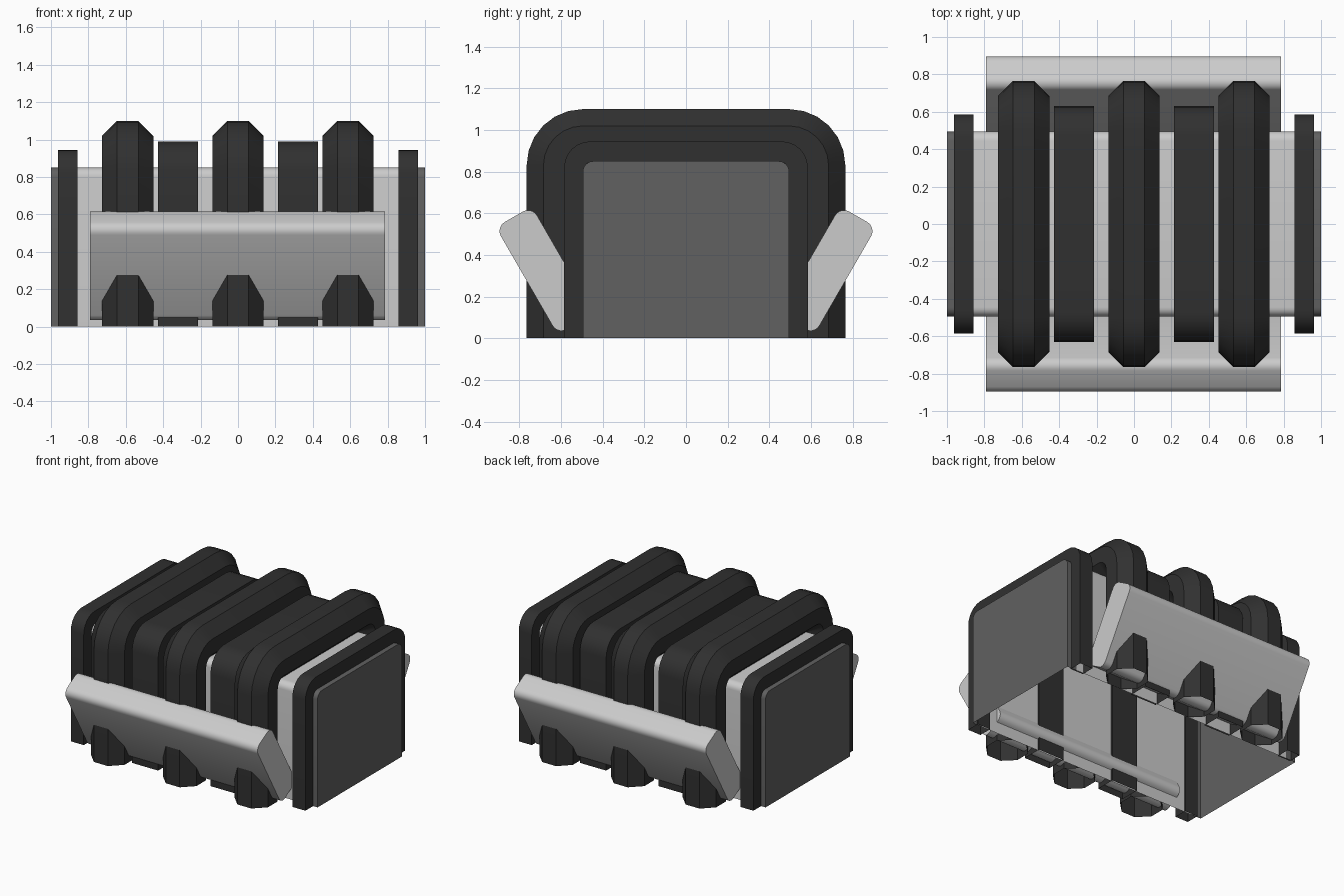
import bpy, bmesh, math

if "Cube" in bpy.data.objects:
    bpy.data.objects.remove(bpy.data.objects["Cube"])


def material(name, v):
    m = bpy.data.materials.new(name)
    m.diffuse_color = (v, v, v, 1)
    m.use_nodes = True
    m.node_tree.nodes["Principled BSDF"].inputs["Base Color"].default_value = m.diffuse_color
    return m


LIGHT = material("light_grey", 0.60)
GREY = material("mid_grey", 0.12)
DARK = material("charcoal", 0.030)


def finish(name, bm, mat):
    me = bpy.data.meshes.new(name)
    bm.to_mesh(me)
    bm.free()
    me.materials.append(mat)
    ob = bpy.data.objects.new(name, me)
    bpy.context.collection.objects.link(ob)
    bpy.ops.object.select_all(action='DESELECT')
    ob.select_set(True)
    bpy.context.view_layer.objects.active = ob
    bpy.ops.object.shade_smooth_by_angle(angle=math.radians(30))
    return ob


def arch_points(cy, cz, d, seg=6):
    """Upside-down U, offset d from the corner centres (+-cy, cz)."""
    pts = [(-cy - d, 0.0)]
    for side, start in ((-1, math.pi), (1, math.pi / 2)):
        for i in range(seg + 1):
            a = start - i * math.pi / 2 / seg
            pts.append((side * cy + d * math.cos(a), cz + d * math.sin(a)))
    pts.append((cy + d, 0.0))
    return pts


def arch(name, cy, cz, section, mat, closed=True, cap=None):
    """Sweep a section of (offset, x) points along the arch, open at the floor."""
    bm = bmesh.new()
    rows = [[bm.verts.new((x, y, z)) for y, z in arch_points(cy, cz, d)]
            for d, x in section]
    n = len(rows)
    for j in range(n if closed else n - 1):
        a, b = rows[j], rows[(j + 1) % n]
        for i in range(len(a) - 1):
            bm.faces.new((a[i], b[i], b[i + 1], a[i + 1]))
    if cap == 1:
        bm.faces.new(rows[-1][::-1])
    elif cap == -1:
        bm.faces.new(rows[0])
    return finish(name, bm, mat)


# Main body shell and its grey end caps
arch("body_shell", 0.445, 0.80, [(0.05, -0.92), (0.05, 0.92)], LIGHT, closed=False)
arch("end_cap_right", 0.445, 0.80, [(0.05, 0.92), (0.05, 1.0)], GREY, False, 1)
arch("end_cap_left", 0.445, 0.80, [(0.05, -1.0), (0.05, -0.92)], GREY, False, -1)

# Three large octagonal hoops
R, F = 0.1375, 0.057
OCT = [(R, -F), (R, F), (F, R), (-F, R), (-R, F), (-R, -F), (-F, -R), (F, -R)]
for i, x in enumerate((-0.59, 0.0, 0.588)):
    arch(f"large_hoop_{i + 1}", 0.495, 0.83,
         [(max(0.1325 + d, 0.001), x + w) for d, w in OCT], DARK)


def flat_hoop(name, cy, cz, outer, inner, x, hw):
    arch(name, cy, cz, [(outer, x - hw), (outer, x + hw),
                        (inner, x + hw), (inner, x - hw)], DARK)


# Flat hoops between the large ones, thin hoops near the ends
for s, side in ((-1, "left"), (1, "right")):
    flat_hoop("flat_hoop_" + side, 0.47, 0.83, 0.16, 0.012, s * 0.322, 0.107)
    flat_hoop("end_hoop_" + side, 0.46, 0.82, 0.125, 0.025, s * 0.91, 0.053)


# Tilted side panels with rounded long edges
def panel(name, s):
    L, T, r, seg = 0.298, 0.10, 0.05, 5
    tilt = math.radians(30)
    pts = []
    for k, (u, v) in enumerate(((1, 1), (-1, 1), (-1, -1), (1, -1))):
        for i in range(seg + 1):
            a = (k + i / seg) * math.pi / 2
            p = u * (T - r) + r * math.cos(a)
            q = v * (L - r) + r * math.sin(a)
            pts.append((0.678 + p * math.cos(tilt) + q * math.sin(tilt),
                        0.325 - p * math.sin(tilt) + q * math.cos(tilt)))
    bm = bmesh.new()
    ends = [[bm.verts.new((x, s * y, z)) for y, z in pts] for x in (-0.79, 0.787)]
    a, b = ends
    n = len(pts)
    for i in range(n):
        bm.faces.new((a[i], a[(i + 1) % n], b[(i + 1) % n], b[i]))
    bm.faces.new(a)
    bm.faces.new(b)
    bmesh.ops.recalc_face_normals(bm, faces=bm.faces)
    finish(name, bm, LIGHT)


panel("side_panel_front", -1)
panel("side_panel_back", 1)
